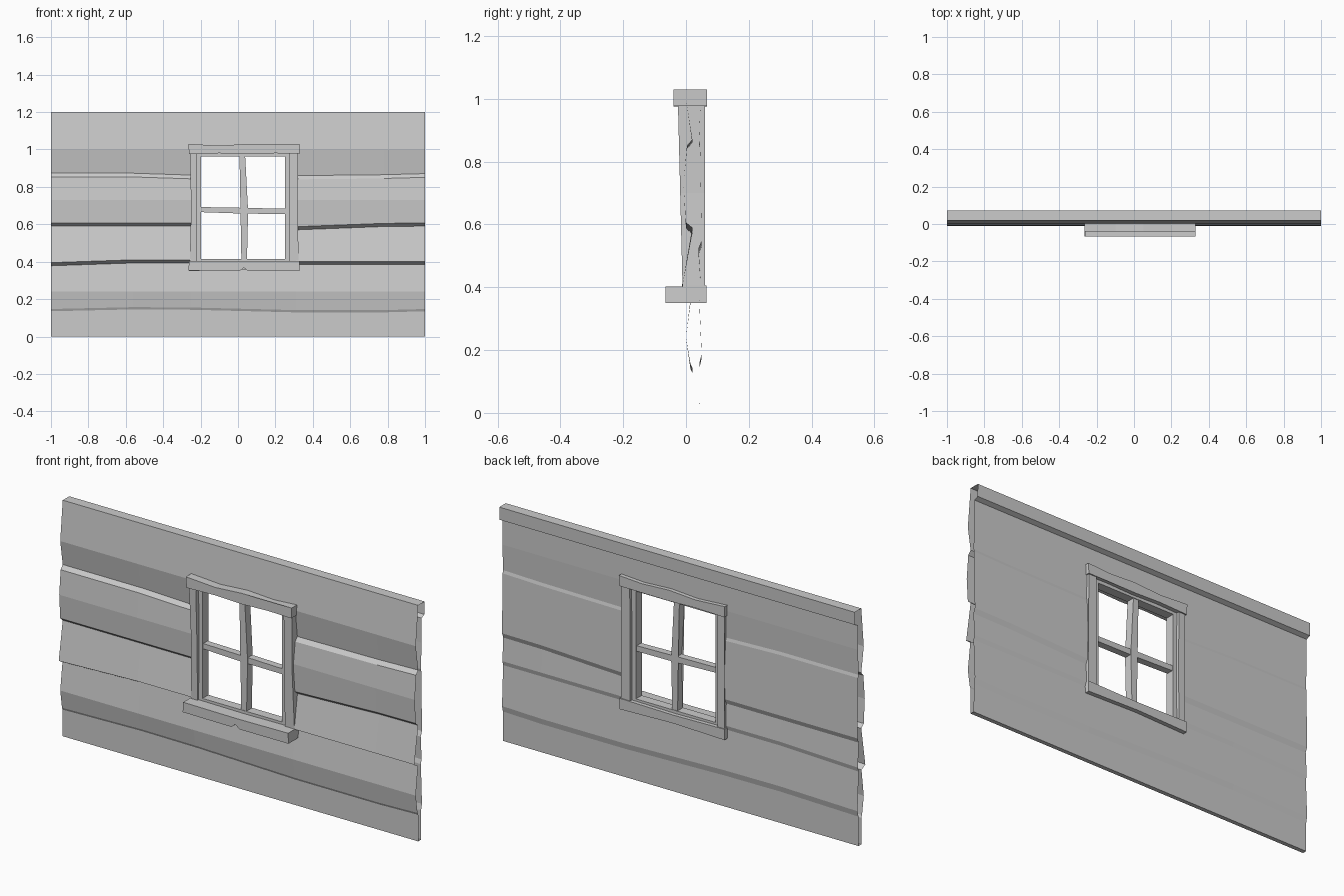
import bpy, bmesh

if "Cube" in bpy.data.objects:
    bpy.data.objects.remove(bpy.data.objects["Cube"])


def make(name, bm):
    bmesh.ops.recalc_face_normals(bm, faces=bm.faces)
    me = bpy.data.meshes.new(name)
    bm.to_mesh(me)
    bm.free()
    ob = bpy.data.objects.new(name, me)
    bpy.context.collection.objects.link(ob)
    return ob


def prism(name, outline, y0, y1, tilt=0.0):
    """Extrude an (x, z) outline from y0 to y1; tilt leans the front face with z."""
    bm = bmesh.new()
    f = [bm.verts.new((x, y0 - tilt * (z - 0.68), z)) for x, z in outline]
    b = [bm.verts.new((x, y1, z)) for x, z in outline]
    bm.faces.new(f)
    bm.faces.new(b[::-1])
    n = len(f)
    for i in range(n):
        j = (i + 1) % n
        bm.faces.new((f[i], b[i], b[j], f[j]))
    bmesh.ops.triangulate(bm, faces=[p for p in bm.faces if len(p.verts) > 4])
    return make(name, bm)


# Clapboard wall: closed (y, z, wave) profile swept along x, open at both ends
FLAT = (0, 0, 0, 0, 0, 0)
W_HIGH = (.005, .005, -.005, -.008, -.003, .003)
W_MID = (0, 0, 0, -.02, -.002, 0)
W_LOW = (-.01, .005, .005, -.003, -.003, -.003)
W_BASE = (0, .01, .008, -.006, -.006, 0)
columns = (-1, -.56, -.25, .31, .78, 1)
profile = [
    (.02, 1.2, FLAT), (0, 1.0, FLAT), (.02, .868, W_HIGH), (.003, .848, W_HIGH),
    (-.008, .73, FLAT), (0, .607, W_MID), (.02, .59, W_MID),
    (-.012, .405, W_LOW), (.018, .388, W_LOW), (0, .24, FLAT),
    (.014, .147, W_BASE), (.02, .135, W_BASE), (.02, 0, FLAT),
    (.042, 0, FLAT), (.043, .15, W_BASE), (.05, .18, W_BASE),
    (.041, .388, W_LOW), (.047, .41, W_LOW), (.04, .525, W_MID), (.05, .55, W_MID),
    (.045, .85, W_HIGH), (.041, .865, W_HIGH), (.047, 1.0, FLAT),
    (.047, 1.125, FLAT), (.07, 1.135, FLAT), (.072, 1.2, FLAT)]
bm = bmesh.new()
grid = [[bm.verts.new((x, y, z + w[c])) for y, z, w in profile]
        for c, x in enumerate(columns)]
n = len(profile)
for c in range(len(columns) - 1):
    for i in range(n):
        j = (i + 1) % n
        za, zb = profile[i][1], profile[j][1]
        if c == 2 and min(za, zb) > .38 and max(za, zb) < 1.01:
            continue  # window opening
        bm.faces.new((grid[c][i], grid[c][j], grid[c + 1][j], grid[c + 1][i]))
make("clapboard_wall", bm)

# Outer window trim
prism("head_trim", [(-.262, .975), (-.1, .98), (.05, .975), (.2, .98), (.328, .977),
                    (.33, 1.03), (.2, 1.022), (.05, 1.03), (-.1, 1.02), (-.265, 1.03)],
      -.04, .067)
prism("left_jamb", [(-.258, .4), (-.22, .4), (-.218, .69), (-.22, .98), (-.258, .98),
                    (-.25, .69)], -.018, .06, .025)
prism("right_jamb", [(.272, .4), (.325, .4), (.317, .7), (.322, .98), (.275, .98),
                     (.272, .7)], -.018, .06, .025)
prism("window_sill", [(-.265, .352), (0.01, .35), (.03, .368), (.055, .35), (.33, .35),
                      (.328, .403), (.03, .4), (-.262, .403)], -.066, 0)
prism("back_bottom_trim", [(-.262, .35), (.03, .358), (.328, .35), (.328, .405),
                           (.03, .4), (-.262, .405)], 0, .065)

# Sash: four rails around the opening
for name, x0, x1, z0, z1 in (("sash_left", -.222, -.198, .4, .98),
                             ("sash_right", .25, .275, .4, .98),
                             ("sash_top", -.2, .252, .962, .98),
                             ("sash_bottom", -.2, .252, .4, .415)):
    prism(name, [(x0, z0), (x1, z0), (x1, z1), (x0, z1)], -.002, .045)

# Bent glazing bars
prism("upright_bar", [(.018, .41), (.048, .41), (.054, .67), (.038, .97), (.008, .97),
                      (.024, .67)], 0, .042)
prism("cross_bar", [(-.2, .665), (.03, .657), (.252, .655), (.252, .683), (.03, .688),
                    (-.2, .692)], .003, .039)
